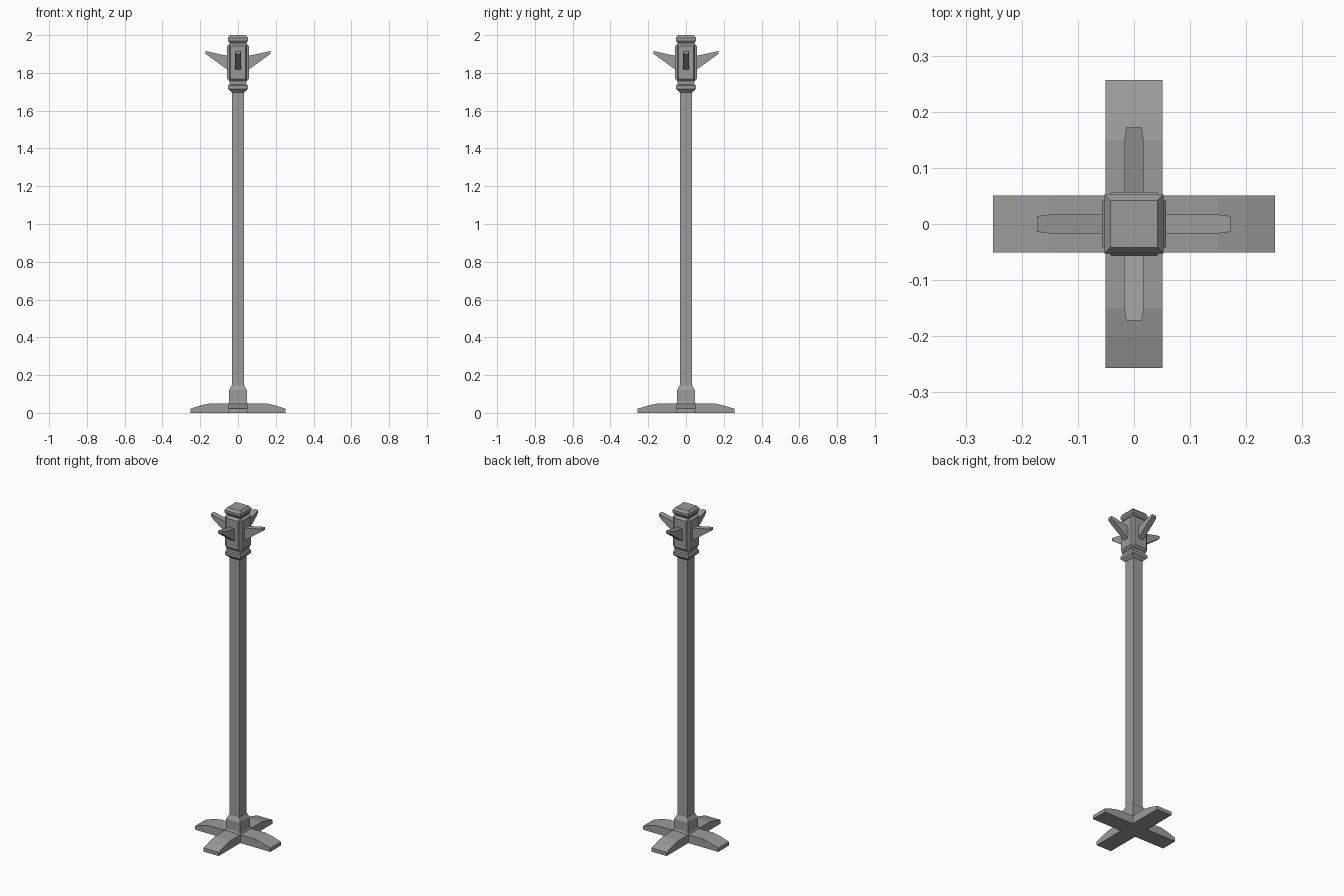
import bpy, bmesh
from math import radians
from mathutils import Matrix

cube = bpy.data.objects.get("Cube")
if cube:
    bpy.data.objects.remove(cube, do_unlink=True)

metal = bpy.data.materials.new("grey_metal")
metal.use_nodes = True
GREY = (0.33, 0.33, 0.33, 1)
metal.diffuse_color = GREY
metal.node_tree.nodes["Principled BSDF"].inputs["Base Color"].default_value = GREY


def finish(name, bm, angle=0):
    bmesh.ops.recalc_face_normals(bm, faces=bm.faces)
    bm.transform(Matrix.Rotation(radians(angle), 4, 'Z'))
    mesh = bpy.data.meshes.new(name)
    bm.to_mesh(mesh)
    bm.free()
    mesh.materials.append(metal)
    obj = bpy.data.objects.new(name, mesh)
    bpy.context.collection.objects.link(obj)


def loft(name, rings, angle=0):
    """Join rings of points with equal counts and cap both ends."""
    bm = bmesh.new()
    loops = [[bm.verts.new(p) for p in ring] for ring in rings]
    n = len(loops[0])
    for a, b in zip(loops, loops[1:]):
        for i in range(n):
            j = (i + 1) % n
            bm.faces.new((a[i], a[j], b[j], b[i]))
    bm.faces.new(loops[0])
    bm.faces.new(loops[-1])
    finish(name, bm, angle)


def square_stack(name, profile):
    """Square column from (half width, height) pairs."""
    loft(name, [[(-h, -h, z), (h, -h, z), (h, h, z), (-h, h, z)]
                for h, z in profile])


# Central column pieces
square_stack("base_block", [(0.051, 0), (0.051, 0.05), (0.047, 0.06),
                            (0.047, 0.12), (0.034, 0.145)])
square_stack("pole", [(0.033, 0.1), (0.033, 1.71)])
square_stack("collar", [(0.034, 1.697), (0.052, 1.715), (0.052, 1.733),
                        (0.045, 1.738), (0.045, 1.76)])
square_stack("head_core", [(0.046, 1.75), (0.046, 1.97)])
square_stack("cap", [(0.046, 1.96), (0.053, 1.97), (0.053, 1.985),
                     (0.042, 2.0)])

# Four-way parts: feet, head panels and fins
for side, angle in (("left", 0), ("back", 90), ("right", 180), ("front", 270)):
    reach = 0.251 if angle % 180 == 0 else 0.257
    foot = [(0.05, 0), (reach, 0), (reach, 0.022), (0.2, 0.039),
            (0.15, 0.05), (0.05, 0.05)]
    loft(side + "_foot", [[(r, y, z) for r, z in foot] for y in (-0.051, 0.051)],
         angle)

    panel = [(0.045, 0.046, 1.755, 1.955), (0.057, 0.041, 1.768, 1.942)]
    loft(side + "_panel", [[(r, -w, lo), (r, w, lo), (r, w, hi), (r, -w, hi)]
                           for r, w, lo, hi in panel], angle)

    fin = [(0.05, 0.017, 1.812, 1.889), (0.15, 0.017, 1.885, 1.911),
           (0.172, 0.014, 1.901, 1.916)]
    loft(side + "_fin", [[(r, -w, lo), (r, w, lo), (r, w, hi), (r, -w, hi)]
                         for r, w, lo, hi in fin], angle)
